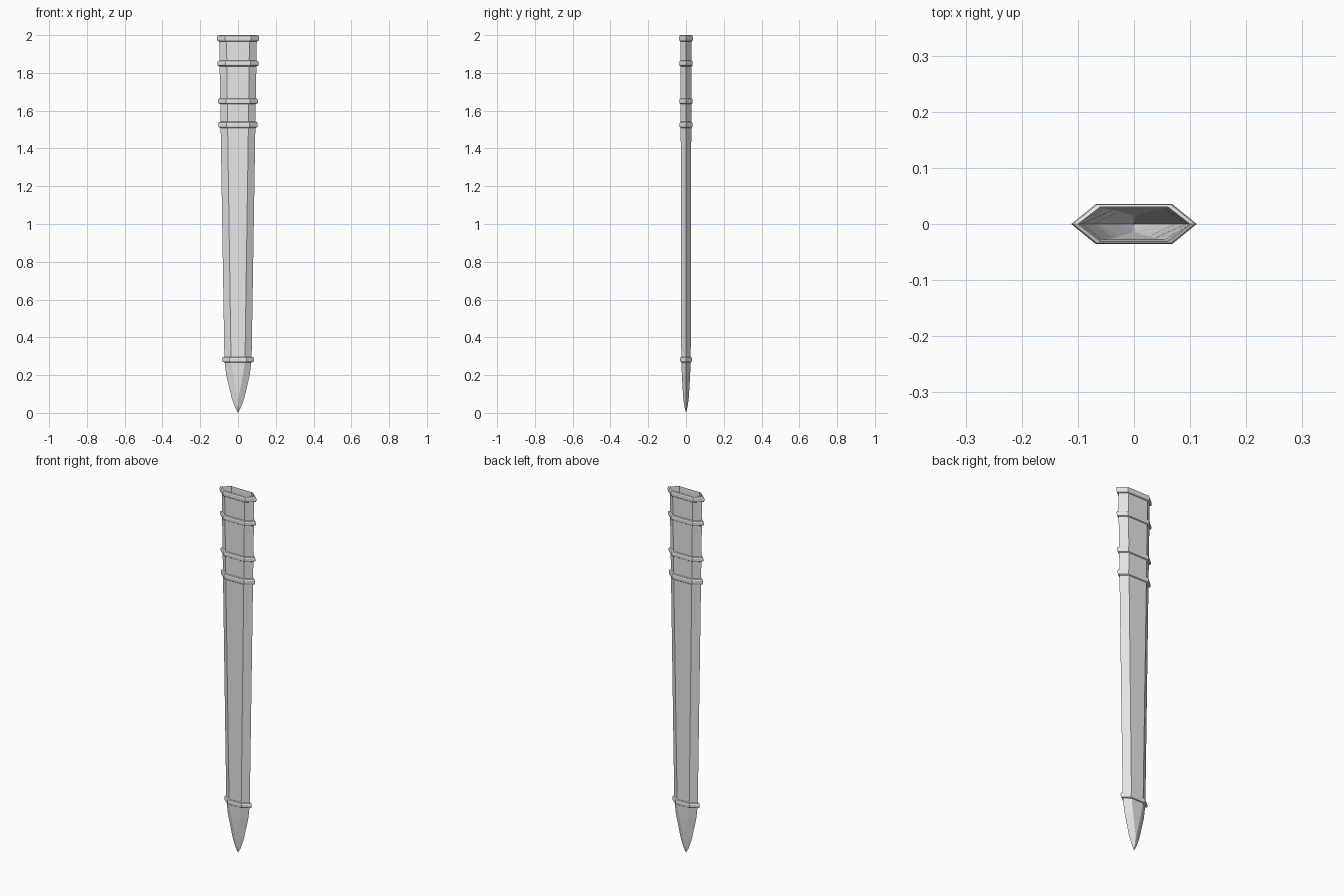
import bpy, bmesh

cube = bpy.data.objects.get("Cube")
if cube:
    bpy.data.objects.remove(cube, do_unlink=True)

grey = bpy.data.materials.new("plain grey")
grey.use_nodes = True
grey.diffuse_color = (0.8, 0.8, 0.8, 1)
grey.node_tree.nodes["Principled BSDF"].inputs["Base Color"].default_value = (0.8, 0.8, 0.8, 1)

# Body sections: height, half width, half width of the flat, half depth
SECTIONS = [(2.0, 0.1, 0.061, 0.03), (1.52, 0.092, 0.055, 0.028),
            (0.28, 0.072, 0.037, 0.025), (0.2, 0.062, 0.026, 0.022),
            (0.08, 0.034, 0.003, 0.015), (0.03, 0.016, 0.001, 0.008)]


def section_at(z):
    """Interpolated body size at a height."""
    for top, low in zip(SECTIONS, SECTIONS[1:]):
        if z >= low[0]:
            t = (z - low[0]) / (top[0] - low[0])
            return [b + (a - b) * t for a, b in zip(top[1:], low[1:])]


def ring(bm, z, wide, flat, deep):
    """Flattened hexagon with a middle point on each broad face."""
    outline = [(-wide, 0), (-flat, -deep), (0, -deep), (flat, -deep),
               (wide, 0), (flat, deep), (0, deep), (-flat, deep)]
    return [bm.verts.new((x, y, z)) for x, y in outline]


def bridge(bm, a, b):
    for i in range(len(a)):
        j = (i + 1) % len(a)
        bm.faces.new((a[i], a[j], b[j], b[i]))


def finish(bm, name):
    mesh = bpy.data.meshes.new(name)
    bm.to_mesh(mesh)
    bm.free()
    mesh.materials.append(grey)
    obj = bpy.data.objects.new(name, mesh)
    bpy.context.collection.objects.link(obj)


# Hollow sheath, open at the mouth and closed to a point
bm = bmesh.new()
rings = [ring(bm, *s) for s in reversed(SECTIONS)]
for a, b in zip(rings, rings[1:]):
    bridge(bm, a, b)
tip = bm.verts.new((0, 0, 0))
for i, v in enumerate(rings[0]):
    bm.faces.new((tip, rings[0][(i + 1) % 8], v))
finish(bm, "sheath_body")

# Raised bands with chamfered edges: outward share, height share
PROFILE = [(0, -1), (0.75, -0.8), (1, -0.4), (1, 0.4), (0.75, 0.8), (0, 1)]


def band(name, z, half_height):
    wide, flat, deep = section_at(z)
    bm = bmesh.new()
    loops = [ring(bm, z + h * half_height, wide + 0.012 * out,
                  flat + 0.007 * out, deep + 0.006 * out) for out, h in PROFILE]
    for a, b in zip(loops, loops[1:]):
        bridge(bm, a, b)
    finish(bm, name)


band("mouth_band", 1.983, 0.017)
band("upper_band", 1.85, 0.015)
band("middle_band", 1.65, 0.015)
band("lower_band", 1.525, 0.017)
band("tip_band", 0.282, 0.015)
